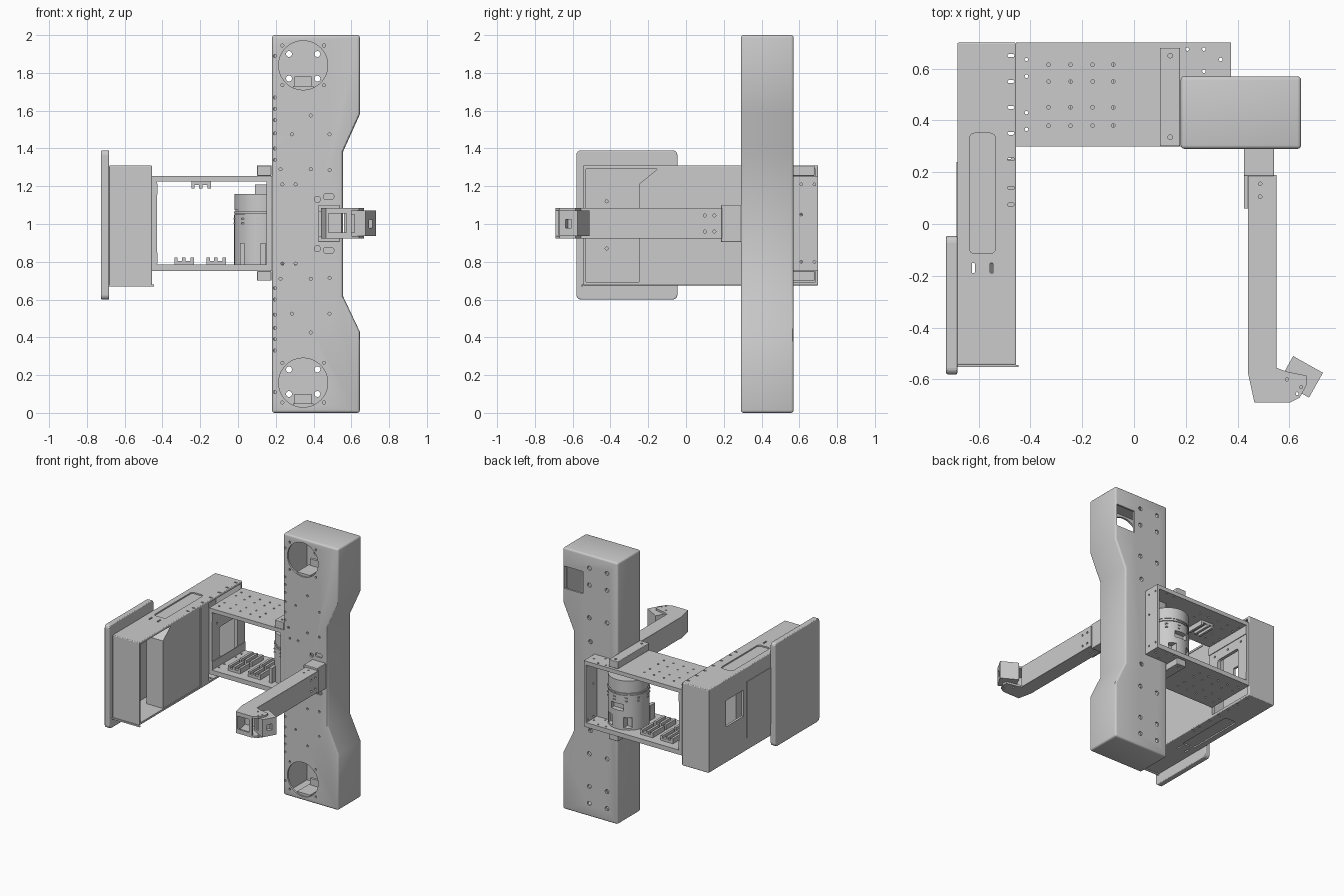
import bpy, bmesh, math

if "Cube" in bpy.data.objects:
    bpy.data.objects.remove(bpy.data.objects["Cube"])

AX = {'x': lambda a, b, t: (t, a, b), 'y': lambda a, b, t: (a, t, b), 'z': lambda a, b, t: (a, b, t)}


def prism(name, pts, axis, lo, hi, bevel=0.0):
    """Extrude a 2D outline along an axis."""
    bm = bmesh.new()
    f = AX[axis]
    bot = [bm.verts.new(f(a, b, lo)) for a, b in pts]
    top = [bm.verts.new(f(a, b, hi)) for a, b in pts]
    n = len(pts)
    bm.faces.new(bot)
    bm.faces.new(top)
    for i in range(n):
        bm.faces.new((bot[i], bot[(i + 1) % n], top[(i + 1) % n], top[i]))
    bmesh.ops.recalc_face_normals(bm, faces=bm.faces)
    me = bpy.data.meshes.new(name)
    bm.to_mesh(me)
    bm.free()
    ob = bpy.data.objects.new(name, me)
    bpy.context.collection.objects.link(ob)
    if bevel:
        m = ob.modifiers.new("bevel", 'BEVEL')
        m.width, m.segments, m.limit_method = bevel, 3, 'ANGLE'
        m.angle_limit = math.radians(50)
        apply(ob, m)
    return ob


def only(ob):
    bpy.ops.object.select_all(action='DESELECT')
    ob.select_set(True)
    bpy.context.view_layer.objects.active = ob


def apply(ob, m):
    only(ob)
    bpy.ops.object.modifier_apply(modifier=m.name)


def box(name, x0, x1, y0, y1, z0, z1, bevel=0.0):
    return prism(name, [(x0, y0), (x1, y0), (x1, y1), (x0, y1)], 'z', z0, z1, bevel)


def circle(a, b, r, n=12):
    return [(a + r * math.cos(2 * math.pi * i / n), b + r * math.sin(2 * math.pi * i / n)) for i in range(n)]


def rrect(a, b, w, h, r):
    pts = []
    for k, (sx, sy) in enumerate(((1, 1), (-1, 1), (-1, -1), (1, -1))):
        for i in range(5):
            t = math.pi / 2 * (k + i / 4)
            pts.append((a + sx * (w / 2 - r) + r * math.cos(t), b + sy * (h / 2 - r) + r * math.sin(t)))
    return pts


def cut(ob, *cutters):
    """Subtract non-overlapping cutters, then remove them."""
    only(cutters[0])
    for c in cutters:
        c.hide_render = True
        c.select_set(True)
    if len(cutters) > 1:
        bpy.ops.object.join()
    c = bpy.context.view_layer.objects.active
    m = ob.modifiers.new("cut", 'BOOLEAN')
    m.operation, m.solver, m.object = 'DIFFERENCE', 'EXACT', c
    apply(ob, m)
    bpy.data.objects.remove(c)


def smooth(ob):
    only(ob)
    bpy.ops.object.shade_smooth_by_angle(angle=math.radians(30))


def mz(pts):
    """Add copies mirrored about z = 1."""
    return pts + [(a, 2 - z) for a, z in pts if abs(z - 1) > 0.001]


# tall hollow column with narrowed waist
def outline(d):
    return [(.18 + d, d), (.645 - d, d), (.645 - d, .43), (.555 - d, .62), (.555 - d, 1.38),
            (.645 - d, 1.58), (.645 - d, 2 - d), (.18 + d, 2 - d)]


column = prism("column", outline(0), 'y', .29, .57, .014)
cut(column, prism("c", outline(.015), 'y', .305, .555))
holes = [prism("c", circle(.345, z, .13, 48), 'y', .25, .32) for z in (.16, 1.84)]
small = [(.285, 1.475), (.385, 1.575), (.485, 1.475), (.225, 1.29), (.385, 1.29), (.485, 1.285),
         (.235, 1.21), (.305, 1.21)]
small += [(.195, z) for z in (1.34, 1.4, 1.48, 1.55, 1.61, 1.67, 1.89)]
small += [(.235, 1.945), (.455, 1.945), (.235, 1.735), (.455, 1.735)]
holes += [prism("c", circle(x, z, .008), 'y', .25, .32) for x, z in mz(small)]
holes += [prism("c", rrect(x, z, w, .03, .012), 'y', .25, .32)
          for x, z, w in [(.48, 1.145, .055), (.42, 1.13, .03), (.48, .86, .055), (.42, .87, .03)]]
back = [(x, z) for x in (.27, .42) for z in (1.9, 1.77, 1.52)] + [(.41, 1.34)]
holes += [prism("c", circle(x, z, .016), 'y', .54, .6) for x, z in mz(back)]
holes.append(box("c", .475, .632, .54, .6, 1.69, 1.86))
cut(column, *holes)
smooth(column)
for i, z in enumerate((.03, 1.71)):
    box(f"port_shelf_{i}", .29, .4, .3, .48, z, z + .02)
    box(f"port_bracket_{i}", .3, .39, .44, .46, z + .02, z + .07)

# square frame between column and side case
grid = [(x, y) for x in (-.33, -.245, -.16, -.08) for y in (.615, .55, .45, .38)]
grid += [(-.415, y) for y in (.635, .57, .43, .365)] + [(.205, .675), (.27, .675), (.335, .635), (.27, .59)]
for name, z0, z1 in (("frame_top", 1.225, 1.255), ("frame_bottom", .75, .785)):
    p = box(name, -.455, .375, .3, .7, z0, z1)
    cut(p, *[prism("c", circle(x, y, .007), 'z', z0 - .1, z1 + .1) for x, y in grid])
left = box("frame_left_wall", -.455, -.43, .3, .7, .785, 1.225)
cut(left, prism("c", rrect(.5, .95, .22, .26, .02), 'x', -.5, -.4),
    *[prism("c", circle(y, z, .008), 'x', -.5, -.4) for y in (.36, .5, .64) for z in (1.12, 1.18)])
for z in (.79, 1.155):
    box("frame_left_tab", -.43, -.425, .3, .7, z, z + .06)
end = box("frame_end_wall", .355, .375, .56, .7, .785, 1.225)
cut(end, *[prism("c", circle(y, z, .007), 'x', .3, .4) for y, z in ((.61, .8), (.68, .8), (.61, 1.21), (.68, 1.21), (.61, 1.05))])
box("frame_front_post", .15, .185, .3, .34, .785, 1.225)
for name, z0, z1 in (("mount_bar_top", 1.255, 1.31), ("mount_bar_bottom", .70, .75)):
    b = box(name, .10, .178, .3, .68, z0, z1, .004)
    cut(b, *[prism("c", circle(.14, y, .009), 'z', z0 - .02, z1 + .02) for y in (.335, .65)])


# terminal rails on the frame plates
def rail(x, y0, y1, z, s):
    a = .5 * (1 - s)
    box("rail_base", x - .052, x + .052, y0, y1, *sorted((z, z + s * .018)))
    for dx in (-.052, -.012, .034):
        box("rail_rib", x + dx, x + dx + .018, y0, y1, *sorted((z + s * .016, z + s * .038)))


for y0, y1 in ((.36, .48), (.5, .64)):
    for x in (-.285, -.115):
        rail(x, y0, y1, .785, 1)
rail(-.195, .42, .56, 1.225, -1)

# motor canister standing in the frame
cx, cy = .125, .515
motor = prism("motor_body", circle(cx, cy, .145, 48), 'z', .785, 1.05)
pockets = [box("c", cx - .05, cx + .05, .62, .7, .93, .98), box("c", cx - .1, cx - .05, .6, .7, .8, .88),
           box("c", cx + .04, cx + .09, .6, .7, .8, .88)]
cut(motor, *pockets)
smooth(motor)
smooth(prism("motor_neck", circle(cx, cy, .139, 48), 'z', 1.04, 1.08))
cap = prism("motor_cap", circle(cx, cy, .143, 48), 'z', 1.075, 1.16)
smooth(cap)
smooth(prism("motor_rim", circle(cx, cy, .147, 48), 'z', 1.055, 1.065))
box("motor_top_box", .09, .15, .42, .52, 1.155, 1.21)
for i in range(10):
    t = math.radians(36 * i + 10)
    x, y = cx + .143 * math.cos(t), cy + .143 * math.sin(t)
    if x < .18 or y > .6:
        for z in (1.0, 1.025):
            box("motor_vent", x - .008, x + .008, y - .008, y + .008, z, z + .008)
for x in (.01, .12):
    box("motor_foot", x, x + .025, .36, .42, .785, .9)

# side case, open toward the frame
case = box("side_case", -.682, -.455, -.545, .7, .675, 1.31, .006)
cut(case, box("c", -.664, -.3, -.53, .685, .693, 1.292))
details = []
for z in (.675, 1.31):
    details.append(prism("c", rrect(-.585, .118, .1, .465, .02), 'z', z - .01, z + .01))
    details += [prism("c", rrect(x, -.17, .012, .04, .005), 'z', z - .04, z + .04) for x in (-.62, -.55)]
    details += [prism("c", rrect(-.475, y, .026, .011, .005), 'z', z - .04, z + .04)
                for y in (.65, .55, .45, .35, .25, .14, .075)]
details.append(box("c", -.72, -.65, .28, .49, .95, 1.15))
details += [prism("c", circle(-.42, z, .008), 'x', -.72, -.65) for z in (.87, 1.12)]
cut(case, *details)
box("case_lip", -.682, -.445, -.552, -.545, .668, .68)
box("case_side_cover", -.686, -.68, -.05, .24, .77, 1.2)
prism("case_inner_unit", [(-.25, .693), (.25, .693), (.25, 1.292), (-.15, 1.292), (-.25, 1.21)], 'x', -.6, -.46)
box("case_inner_flange", -.475, -.455, .2, .3, .693, 1.292)

# display slab on the outer side
prism("side_slab", rrect(-.313, .995, .535, .79, .025), 'x', -.725, -.682, .006)

# arm bracket and forward arm
box("arm_bracket", .425, .54, .185, .295, .905, 1.1, .004)
box("arm_bracket_tongue", .425, .44, .06, .2, .93, 1.07)
arm = box("arm", .44, .55, -.56, .19, .922, 1.085, .003)
pins = [prism("c", circle(.487, y, .007), 'z', z - .01, z + .01) for y in (.105, .155) for z in (.922, 1.085)]
pins += [prism("c", circle(y, z, .008), 'x', .54, .56) for y in (.1, .15) for z in (.96, 1.045)]
cut(arm, *pins)

# angled hollow head at the arm tip
head_shape = [(.44, -.575), (.44, -.555), (.55, -.555), (.59, -.57), (.665, -.585), (.667, -.62),
              (.64, -.67), (.60, -.69), (.465, -.69)]
for z0, z1 in ((.922, .936), (1.071, 1.085)):
    plate = prism("head_plate", head_shape, 'z', z0, z1)
    cut(plate, *[prism("c", circle(x, y, .006), 'z', z0 - .02, z1 + .02)
                 for x, y in ((.59, -.6), (.63, -.655), (.645, -.63))])
prism("head_left_wall", [(.44, -.575), (.465, -.69), (.478, -.69), (.453, -.56), (.44, -.555)], 'z', .93, 1.08)
box("head_front_post", .575, .60, -.69, -.676, .93, 1.08)
for z0 in (.93, 1.055):
    box("head_front_rail", .465, .60, -.69, -.676, z0, z0 + .025)

# sensor block turned outward in the head
d, e = (.87, -.49), (.49, .87)
pt = lambda a, b: (.645 + a * d[0] + b * e[0], -.59 + a * d[1] + b * e[1])
sensor = prism("sensor_block", [pt(-.066, -.055), pt(.066, -.055), pt(.066, .055), pt(-.066, .055)], 'z', .936, 1.071)
cut(sensor, prism("c", [pt(.04, -.018), pt(.1, -.018), pt(.1, .018), pt(.04, .018)], 'z', .98, 1.025),
    prism("c", [pt(-.035, -.1), pt(0, -.1), pt(0, -.03), pt(-.035, -.03)], 'z', .955, 1.05))
